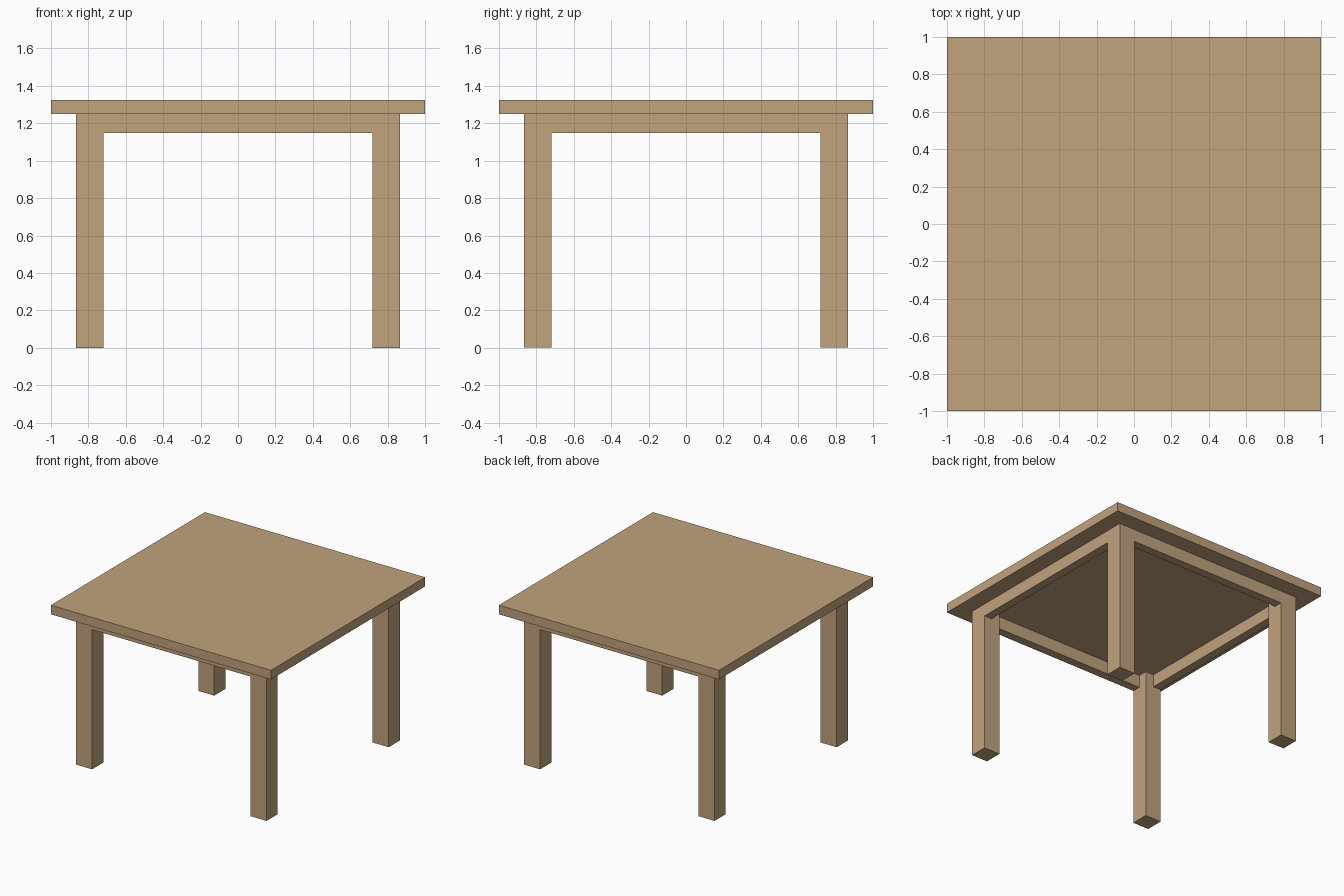
import bpy

if "Cube" in bpy.data.objects:
    bpy.data.objects.remove(bpy.data.objects["Cube"])

wood = bpy.data.materials.new("light wood")
wood.diffuse_color = (0.535, 0.366, 0.205, 1)
wood.use_nodes = True
wood.node_tree.nodes["Principled BSDF"].inputs["Base Color"].default_value = wood.diffuse_color

TOP_BOTTOM, TOP_HEIGHT = 1.25, 1.325
LEG_OUT, LEG_IN = 0.865, 0.72
APRON_BOTTOM, APRON_IN = 1.147, 0.795


def box(name, low, high):
    """Box spanning two opposite corners."""
    center = [(a + b) / 2 for a, b in zip(low, high)]
    size = [abs(b - a) for a, b in zip(low, high)]
    bpy.ops.mesh.primitive_cube_add(size=1, location=center)
    ob = bpy.context.object
    ob.name = name
    ob.scale = size
    bpy.ops.object.transform_apply(location=False, rotation=False, scale=True)
    ob.data.materials.append(wood)
    return ob


# Table top
box("table_top", (-1, -1, TOP_BOTTOM), (1, 1, TOP_HEIGHT))

# Four square legs
for sy, depth in ((-1, "front"), (1, "back")):
    for sx, side in ((-1, "left"), (1, "right")):
        box(f"{depth}_{side}_leg",
            (sx * LEG_IN, sy * LEG_IN, 0),
            (sx * LEG_OUT, sy * LEG_OUT, TOP_BOTTOM))

# Apron rails between the legs, flush with their outer faces
for s, x_name, y_name in ((-1, "left", "front"), (1, "right", "back")):
    box(f"{y_name}_apron",
        (-LEG_IN, s * APRON_IN, APRON_BOTTOM), (LEG_IN, s * LEG_OUT, TOP_BOTTOM))
    box(f"{x_name}_apron",
        (s * APRON_IN, -LEG_IN, APRON_BOTTOM), (s * LEG_OUT, LEG_IN, TOP_BOTTOM))
